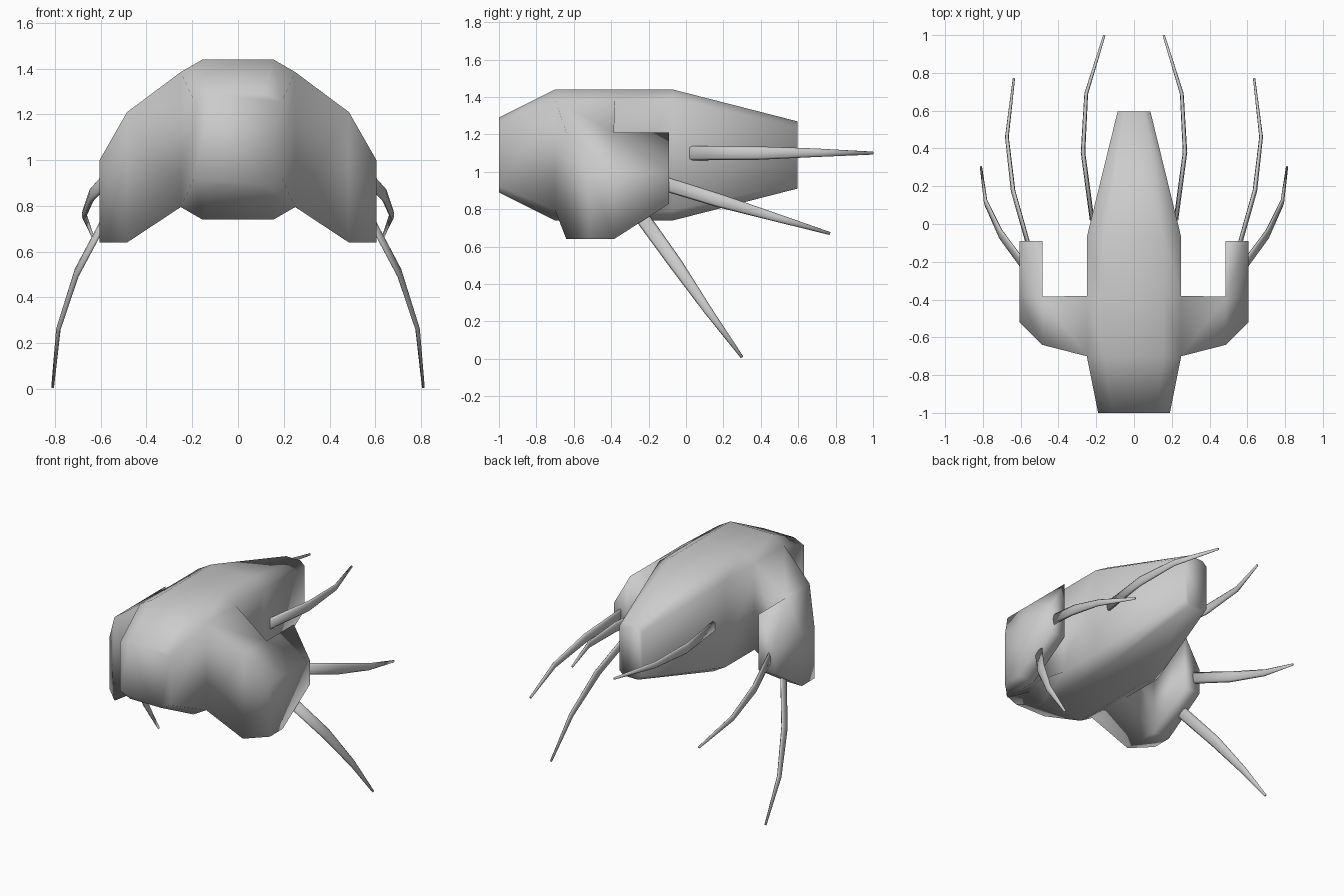
import bpy, bmesh
from math import cos, sin, pi
from mathutils import Vector

if "Cube" in bpy.data.objects:
    bpy.data.objects.remove(bpy.data.objects["Cube"])


def finish(bm, name):
    bmesh.ops.recalc_face_normals(bm, faces=bm.faces[:])
    me = bpy.data.meshes.new(name)
    bm.to_mesh(me)
    bm.free()
    me.shade_smooth()
    ob = bpy.data.objects.new(name, me)
    bpy.context.collection.objects.link(ob)
    return ob


def loft(bm, a, b, skip=()):
    n = len(a)
    for i in range(n):
        if i not in skip:
            bm.faces.new((a[i], a[(i + 1) % n], b[(i + 1) % n], b[i]))


def ring(bm, pts):
    return [bm.verts.new(p) for p in pts]


# Hull: octagonal sections along y (y, half width, top half width, half height, side half height)
stations = [(-1.0, 0.19, 0.115, 0.20, 0.165), (-0.70, 0.25, 0.155, 0.35, 0.295),
            (-0.38, 0.25, 0.155, 0.35, 0.295), (-0.07, 0.25, 0.155, 0.35, 0.295),
            (0.595, 0.087, 0.054, 0.18, 0.15)]
bm = bmesh.new()
rings = []
for y, w, t, h, s in stations:
    section = [(w, -s), (w, s), (t, h), (-t, h), (-w, s), (-w, -s), (-t, -h), (t, -h)]
    rings.append(ring(bm, [(x, y, 1.09 + z) for x, z in section]))
for k in range(4):
    loft(bm, rings[k], rings[k + 1], skip=(0, 4) if k == 1 else ())
bm.faces.new(rings[0])
bm.faces.new(rings[-1])

# Shoulders growing out of the hull sides, with pods pulled backwards
for s, lo, hi in ((1, 0, 1), (-1, 5, 4)):
    r0 = [rings[1][hi], rings[2][hi], rings[2][lo], rings[1][lo]]
    r1 = ring(bm, [(s * 0.485, y, z) for y, z in
                   ((-0.64, 1.21), (-0.385, 1.21), (-0.385, 0.64), (-0.64, 0.64))])
    r2 = ring(bm, [(s * 0.605, y, z) for y, z in
                   ((-0.52, 1.0), (-0.385, 1.0), (-0.385, 0.64), (-0.52, 0.64))])
    loft(bm, r0, r1)
    loft(bm, r1, r2, skip=(1,))
    bm.faces.new(r2)
    back = ring(bm, [(s * x, -0.09, z) for x, z in
                     ((0.485, 1.21), (0.605, 1.0), (0.605, 0.83), (0.485, 0.83))])
    loft(bm, [r1[1], r2[1], r2[2], r1[2]], back)
    bm.faces.new(back)
finish(bm, "body")


# Legs: flattened tapering tubes, mirrored to both sides
def leg(name, path, widths=(0.039, 0.036, 0.023, 0.008), flat=(0.012, 0.012, 0.01, 0.006)):
    pts = [Vector(p) for p in path]
    side_dir = pts[-1] - pts[0]
    wide = Vector((0, -side_dir.z, side_dir.y)).normalized()
    for s, side in ((1, "right"), (-1, "left")):
        bm = bmesh.new()
        loops = []
        for i, p in enumerate(pts):
            tan = pts[min(i + 1, 3)] - pts[max(i - 1, 0)]
            thin = tan.cross(wide).normalized()
            co = []
            for k in range(8):
                a = 2 * pi * k / 8
                v = p + wide * (widths[i] * cos(a)) + thin * (flat[i] * sin(a))
                co.append((s * v.x, v.y, v.z))
            loops.append(ring(bm, co))
        for a, b in zip(loops, loops[1:]):
            loft(bm, a, b)
        bm.faces.new(loops[0])
        bm.faces.new(loops[-1])
        finish(bm, f"{name}_{side}")


leg("upper_leg", [(0.222, 0.02, 1.10), (0.27, 0.38, 1.10), (0.253, 0.69, 1.102), (0.157, 1.0, 1.10)])
leg("middle_leg", [(0.545, -0.16, 0.95), (0.64, 0.175, 0.847), (0.673, 0.46, 0.762), (0.636, 0.77, 0.67)])
leg("lower_leg", [(0.55, -0.265, 0.80), (0.705, -0.055, 0.508), (0.785, 0.115, 0.262), (0.81, 0.30, 0.008)])
